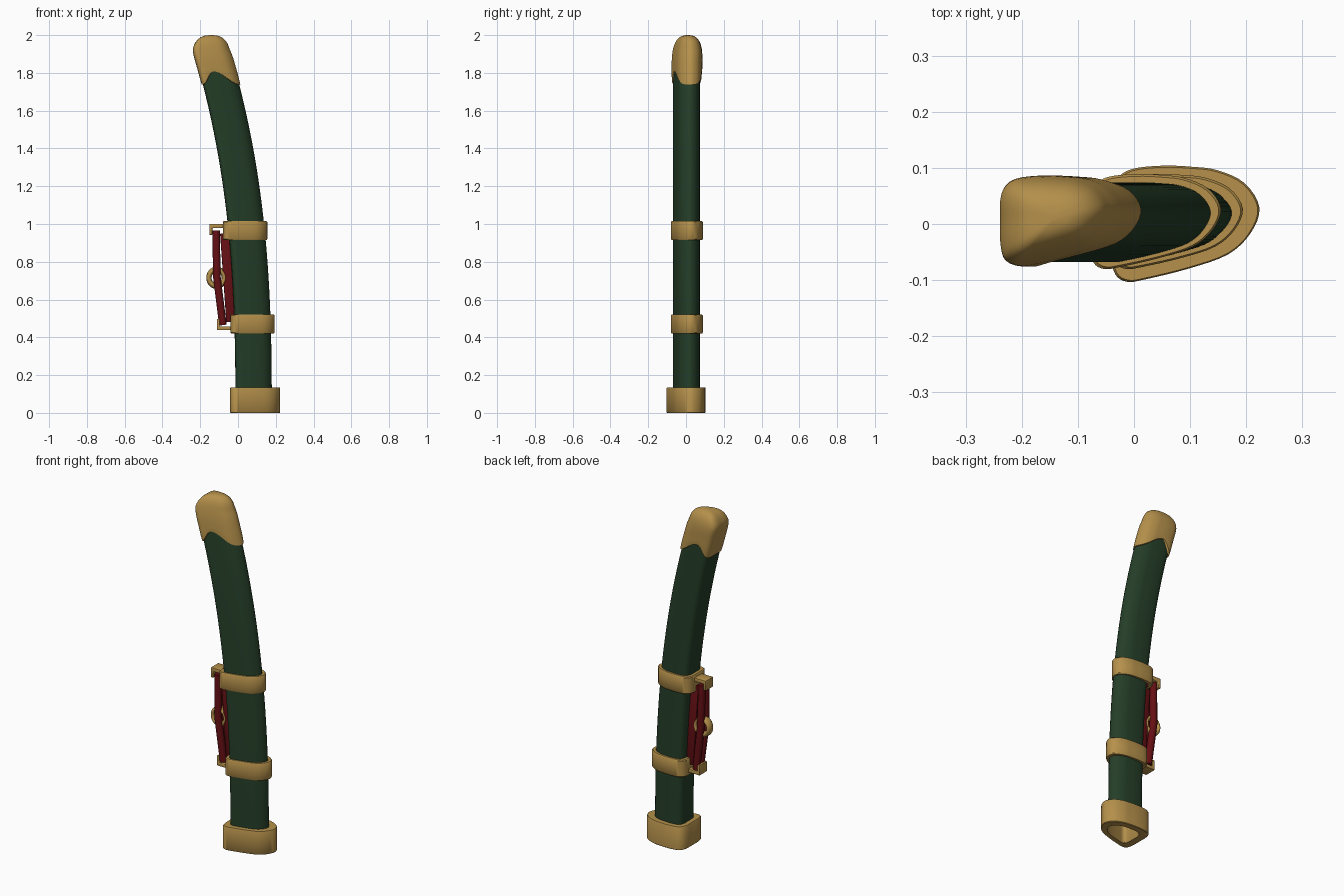
import bpy, bmesh, math
from mathutils import Vector

cube = bpy.data.objects.get("Cube")
if cube:
    bpy.data.objects.remove(cube, do_unlink=True)


def material(name, rgb):
    m = bpy.data.materials.new(name)
    m.use_nodes = True
    m.diffuse_color = (*rgb, 1)
    bsdf = m.node_tree.nodes["Principled BSDF"]
    bsdf.inputs["Base Color"].default_value = (*rgb, 1)
    bsdf.inputs["Roughness"].default_value = 0.6
    return m


gold = material("antique_gold", (0.46, 0.28, 0.07))
green = material("dark_green", (0.018, 0.048, 0.021))
red = material("deep_red", (0.13, 0.005, 0.007))

# Cross-section outline, u across the width, v across the depth
OUTLINE = [(-.5, -.5), (-.5, 0), (-.5, .45), (-.46, .76), (-.36, .94), (-.15, 1),
           (.05, .98), (.22, .92), (.4, .7), (.5, .28), (.44, -.16), (.29, -.52),
           (.03, -.76), (-.27, -.95), (-.39, -.99), (-.47, -.86)]


def smooth_loop(points, steps=4):
    """Closed Catmull-Rom curve through the points."""
    pts, n, out = [Vector(p) for p in points], len(points), []
    for i in range(n):
        a, b, c, d = (pts[(i + k - 1) % n] for k in range(4))
        for s in range(steps):
            t = s / steps
            out.append(b + (c - a) * t / 2 + (a * 2 - b * 5 + c * 4 - d) * t * t / 2
                       + (b * 3 - a - c * 3 + d) * t ** 3 / 2)
    return out


SECTION = smooth_loop(OUTLINE)


def centre(z):
    """Middle of the curved sheath at a height."""
    return 0.083 - 0.041 * z ** 2.6


def ring(x, y, z, width, depth):
    """One section; z may be a function of the outline position."""
    return [(x + p.x * width, y + p.y * depth, z(p.x) if callable(z) else z)
            for p in SECTION]


def finish(obj, mat, angle=40):
    obj.data.materials.append(mat)
    bpy.ops.object.select_all(action='DESELECT')
    obj.select_set(True)
    bpy.context.view_layer.objects.active = obj
    bpy.ops.object.shade_smooth_by_angle(angle=math.radians(angle))
    return obj


def add_mesh(name, bm, mat):
    bmesh.ops.recalc_face_normals(bm, faces=bm.faces)
    me = bpy.data.meshes.new(name)
    bm.to_mesh(me)
    bm.free()
    obj = bpy.data.objects.new(name, me)
    bpy.context.collection.objects.link(obj)
    return finish(obj, mat)


def loft(name, rings, mat, start=True, end=True):
    bm = bmesh.new()
    rows = [[bm.verts.new(p) for p in r] for r in rings]
    n = len(rows[0])
    for a, b in zip(rows, rows[1:]):
        for i in range(n):
            j = (i + 1) % n
            bm.faces.new((a[i], a[j], b[j], b[i]))
    if start:
        bm.faces.new(rows[0])
    if end:
        bm.faces.new(rows[-1])
    return add_mesh(name, bm, mat)


def prism(name, profile, half_depth, mat, bevel=0.004):
    """Front-facing x, z profile extruded through y."""
    bm = bmesh.new()
    face = bm.faces.new([bm.verts.new((x, -half_depth, z)) for x, z in profile])
    new = bmesh.ops.extrude_face_region(bm, geom=[face])["geom"]
    bmesh.ops.translate(bm, vec=(0, 2 * half_depth, 0),
                        verts=[v for v in new if isinstance(v, bmesh.types.BMVert)])
    bmesh.ops.bevel(bm, geom=bm.edges[:], offset=bevel, segments=2,
                    profile=0.5, affect='EDGES')
    return add_mesh(name, bm, mat)


# Curved sheath
W, D, Y = 0.192, 0.071, 0.003
heights = [0.11 + i * (1.86 - 0.11) / 28 for i in range(29)]
loft("sheath", [ring(centre(z), Y, z, W, D) for z in heights], green)

# Hollow mouth collar
loft("mouth_collar", [ring(0.091, 0, z, w, d) for z, w, d in (
    (0.12, 0.175, 0.066), (0.004, 0.175, 0.066), (0, 0.18, 0.069),
    (0, 0.259, 0.101), (0.003, 0.265, 0.104), (0.13, 0.265, 0.104),
    (0.135, 0.259, 0.101), (0.135, 0.18, 0.067))], gold, end=False)

# Two bands
for name, low, high, x in (("lower_band", 0.42, 0.52, 0.077),
                           ("upper_band", 0.915, 1.015, 0.038)):
    loft(name, [ring(x, 0.004, z, 0.234 - cut, 0.085 - cut / 2) for z, cut in (
        (low, 0.04), (low, 0.008), (low + 0.005, 0), (high - 0.005, 0),
        (high, 0.008), (high, 0.04))], gold, start=False, end=False)


# End cap with an arched lower rim and a domed top
def rim(u):
    span = 0.4 if u < -0.1 else 0.6
    return 1.738 + 0.07 * math.cos(math.pi / 2 * (u + 0.1) / span) ** 2


SHOULDER, TOP = 1.86, 2.0


def cap_ring(t, width, depth):
    def height(u):
        return rim(u) + t * (SHOULDER - rim(u))
    return [(centre(height(p.x)) + p.x * width, 0.005 + p.y * depth, height(p.x))
            for p in SECTION]


cap = [cap_ring(0, W - 0.004, D - 0.002), cap_ring(0, 0.204, 0.079)]
cap += [cap_ring(t / 4, 0.206, 0.081) for t in range(1, 5)]
for k in range(1, 13):
    h = math.sin(k / 12 * math.pi / 2 * 0.985)
    s = (1 - h ** 2.6) ** (1 / 2.6)
    z = SHOULDER + h * (TOP - SHOULDER)
    cap.append(ring(centre(min(z, 1.925)), 0.005 + 0.005 * h, z, 0.206 * s, 0.081 * s))
cap.append(ring(centre(1.925), 0.01, TOP, 0.01, 0.004))
loft("end_cap", cap, gold, start=False)

# Hooked brackets on the bands
prism("upper_bracket", [(-.06, 1.0), (-.152, 1.0), (-.152, .942), (-.136, .942),
                        (-.136, .978), (-.06, .978)], 0.035, gold)
prism("lower_bracket", [(-.025, .438), (-.112, .438), (-.112, .498), (-.097, .498),
                        (-.097, .458), (-.025, .458)], 0.035, gold)

# Strap against the sheath
prism("inner_strap", [(-.095, .95), (-.045, .95), (-.012, .48), (-.062, .48)],
      0.022, red)


# Hanging cords
def cord(name, points, radius):
    cu = bpy.data.curves.new(name, 'CURVE')
    cu.dimensions = '3D'
    cu.bevel_depth = radius
    cu.bevel_resolution = 3
    cu.use_fill_caps = True
    sp = cu.splines.new('POLY')
    sp.points.add(len(points) - 1)
    for pt, co in zip(sp.points, points):
        pt.co = (*co, 1)
    obj = bpy.data.objects.new(name, cu)
    bpy.context.collection.objects.link(obj)
    cu.materials.append(red)
    return obj


for side, label in ((-1, "front_cord"), (1, "back_cord")):
    y = side * 0.018
    cord(label, [(-.116, y, .965), (-.112, y * 1.3, .72), (-.08, y, .465)], 0.02)

# Ring that gathers the cords
bpy.ops.mesh.primitive_torus_add(location=(-0.113, 0, 0.715),
                                 rotation=(math.pi / 2, 0, 0),
                                 major_segments=28, minor_segments=10,
                                 major_radius=0.041, minor_radius=0.014)
hoop = bpy.context.object
hoop.name = "cord_ring"
hoop.scale = (1, 1.08, 1.8)
finish(hoop, gold)
